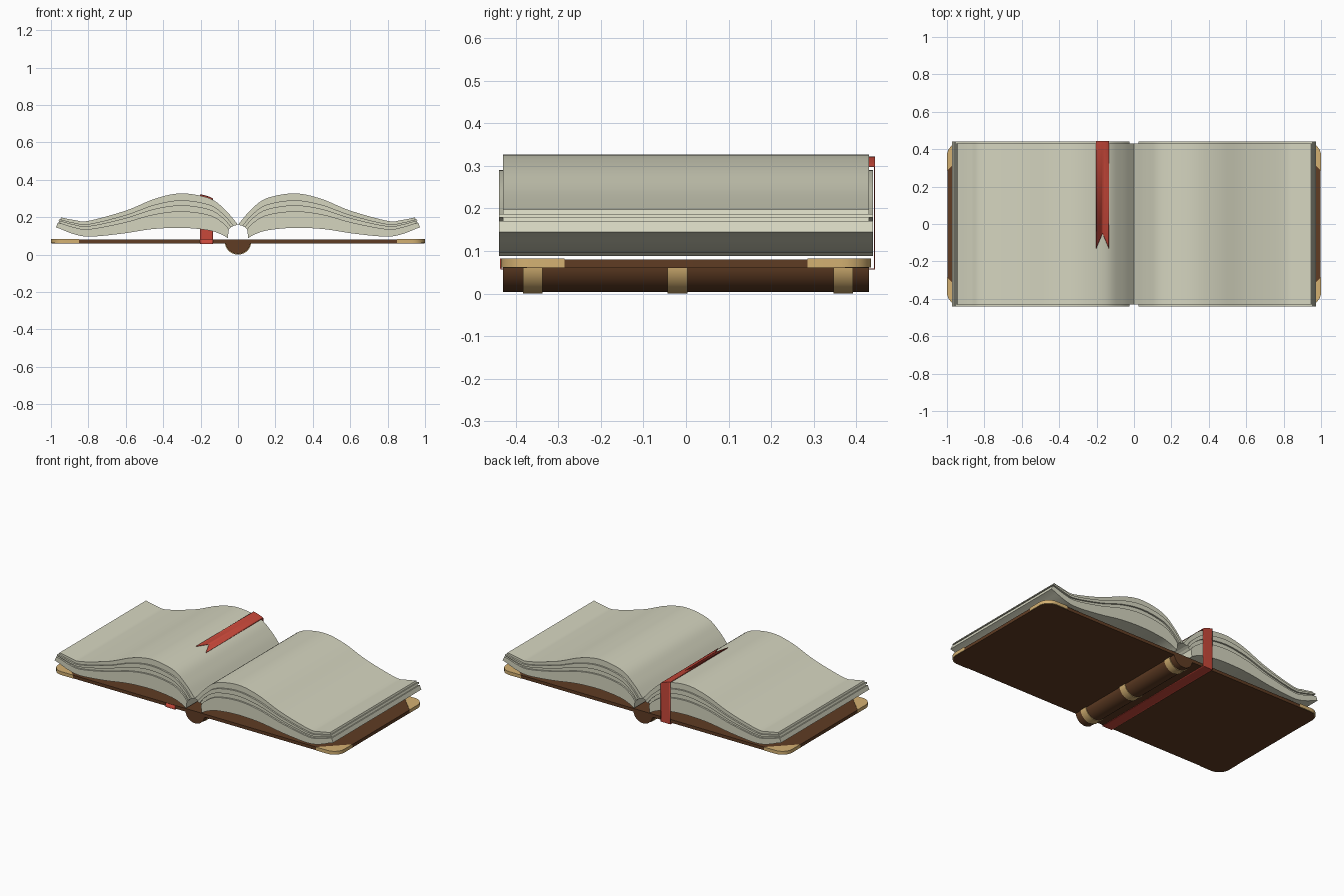
import bpy, bmesh, math
from mathutils import Vector

if "Cube" in bpy.data.objects:
    bpy.data.objects.remove(bpy.data.objects["Cube"])


def material(name, rgb):
    m = bpy.data.materials.new(name)
    m.diffuse_color = (*rgb, 1)
    m.use_nodes = True
    m.node_tree.nodes["Principled BSDF"].inputs["Base Color"].default_value = m.diffuse_color
    return m


CREAM = material("cream paper", (0.66, 0.66, 0.52))
BROWN = material("brown leather", (0.115, 0.045, 0.017))
GOLD = material("gold metal", (0.66, 0.44, 0.17))
RED = material("red ribbon", (0.58, 0.065, 0.042))


def finish(name, bm, mat, angle=35):
    bmesh.ops.recalc_face_normals(bm, faces=bm.faces)
    me = bpy.data.meshes.new(name)
    bm.to_mesh(me)
    bm.free()
    ob = bpy.data.objects.new(name, me)
    bpy.context.collection.objects.link(ob)
    me.materials.append(mat)
    bpy.ops.object.select_all(action='DESELECT')
    ob.select_set(True)
    bpy.context.view_layer.objects.active = ob
    bpy.ops.object.shade_smooth_by_angle(angle=math.radians(angle))
    return ob


def prism(name, pts, lo, hi, mat, axis='Z'):
    """Extrude a 2D outline between lo and hi along Z or Y."""
    bm = bmesh.new()
    put = (lambda p, h: (p[0], p[1], h)) if axis == 'Z' else (lambda p, h: (p[0], h, p[1]))
    a = [bm.verts.new(put(p, lo)) for p in pts]
    b = [bm.verts.new(put(p, hi)) for p in pts]
    bm.faces.new(a)
    bm.faces.new(b[::-1])
    for i in range(len(pts)):
        j = (i + 1) % len(pts)
        bm.faces.new((a[i], a[j], b[j], b[i]))
    return finish(name, bm, mat)


def spline(pts, steps=5):
    """Smooth curve through the given points."""
    p = [Vector(q) for q in pts]
    p = [2 * p[0] - p[1]] + p + [2 * p[-1] - p[-2]]
    out = []
    for i in range(1, len(p) - 2):
        a, b, c, d = p[i - 1:i + 3]
        for k in range(steps):
            t = k / steps
            out.append(0.5 * (2 * b + (c - a) * t + (2 * a - 5 * b + 4 * c - d) * t * t
                              + (3 * b - a - 3 * c + d) * t ** 3))
    return out + [p[-2]]


def arc(cx, cy, r, a0, a1, n=8):
    return [(cx + r * math.cos(math.radians(a0 + (a1 - a0) * i / n)),
             cy + r * math.sin(math.radians(a0 + (a1 - a0) * i / n))) for i in range(n + 1)]


# cover board with rounded corners
X, Y, R = 0.997, 0.43, 0.07
outline = []
for sx, sy, a in ((1, 1, 0), (-1, 1, 90), (-1, -1, 180), (1, -1, 270)):
    outline += arc(sx * (X - R), sy * (Y - R), R, a, a + 90)
prism("cover", outline, 0.06, 0.08, BROWN)

# gold corner guards
for sx in (1, -1):
    for sy in (1, -1):
        g = [(1.0, 0.285)] + arc(1.0 - R, 0.435 - R, R, 0, 90) + [(0.85, 0.435)]
        prism("corner_guard", [(sx * x, sy * y) for x, y in g], 0.0615, 0.083, GOLD)

# spine and its raised bands
def half_round(r, top):
    return [(1.04 * x, z) for x, z in arc(0, 0.068, r, 180, 360, 24)] + [(r, top), (-r, top)]


prism("spine", half_round(0.064, 0.075), -0.43, 0.43, BROWN, 'Y')
for y in (-0.36, -0.02, 0.37):
    prism("spine_band", half_round(0.068, 0.072), y - 0.023, y + 0.023, GOLD, 'Y')

# open page block: top and bottom curves of the right half, mirrored
top = spline([(0, .16), (.065, .235), (.15, .3), (.3, .327), (.44, .3),
              (.6, .235), (.8, .18), (.87, .184), (.945, .198)])
bot = spline([(.055, .088), (.09, .108), (.16, .13), (.3, .143), (.46, .136),
              (.62, .112), (.79, .096), (.88, .11), (.968, .145)])
IN, OUT = 0.43, 0.44
rows = [(0, IN), (.2, IN), (.2, OUT), (.36, OUT), (.36, IN), (.52, IN), (.52, OUT), (1, OUT)]
bm = bmesh.new()
rings = []
n = len(top) - 1
for i, (t, b) in enumerate(zip(top, bot)):
    half = []
    for f, y in rows:
        p = t.lerp(b, f)
        bulge = 4 * f * (1 - f) * (1 - i / n) ** 10      # arch beside the spine
        step = 0.006 if (i == n and y == OUT) else 0     # stepped fore-edge
        half.append((p.x + .02 * bulge + step, y, p.y + .012 * bulge))
    ring = half + [(x, -y, z) for x, y, z in reversed(half)]
    rings.append([bm.verts.new(c) for c in ring])
m = len(rings[0])
for r0, r1 in zip(rings, rings[1:]):
    for k in range(m):
        j = (k + 1) % m
        bm.faces.new((r0[k], r0[j], r1[j], r1[k]))
for k in range(len(rows) - 1):
    for ring in (rings[0], rings[-1]):
        if ring is rings[0] and rows[k][0] == rows[k + 1][0]:
            continue
        bm.faces.new((ring[k], ring[k + 1], ring[m - 2 - k], ring[m - 1 - k]))
pages = finish("pages", bm, CREAM)
mod = pages.modifiers.new("mirror", 'MIRROR')
mod.use_mirror_merge = False


# ribbon bookmark: over the left page, down the back and under the cover
def page_z(x):
    for a, b in zip(top, top[1:]):
        if a.x <= x <= b.x:
            return a.y + (b.y - a.y) * (x - a.x) / (b.x - a.x)


bm = bmesh.new()
cols = []
for i in range(9):
    s = i / 4 - 1
    x = -0.168 + 0.034 * s
    z = page_z(-x) + 0.006
    path = [(-0.13 + 0.08 * (1 - abs(s)), z), (0.443, z), (0.443, 0.0575),
            (-0.435, 0.0575), (-0.435, 0.082)]
    cols.append([bm.verts.new((x, y, h)) for y, h in path])
for c0, c1 in zip(cols, cols[1:]):
    for k in range(4):
        bm.faces.new((c0[k], c0[k + 1], c1[k + 1], c1[k]))
ribbon = finish("ribbon", bm, RED)
sol = ribbon.modifiers.new("thickness", 'SOLIDIFY')
sol.thickness = 0.004
sol.offset = 0
